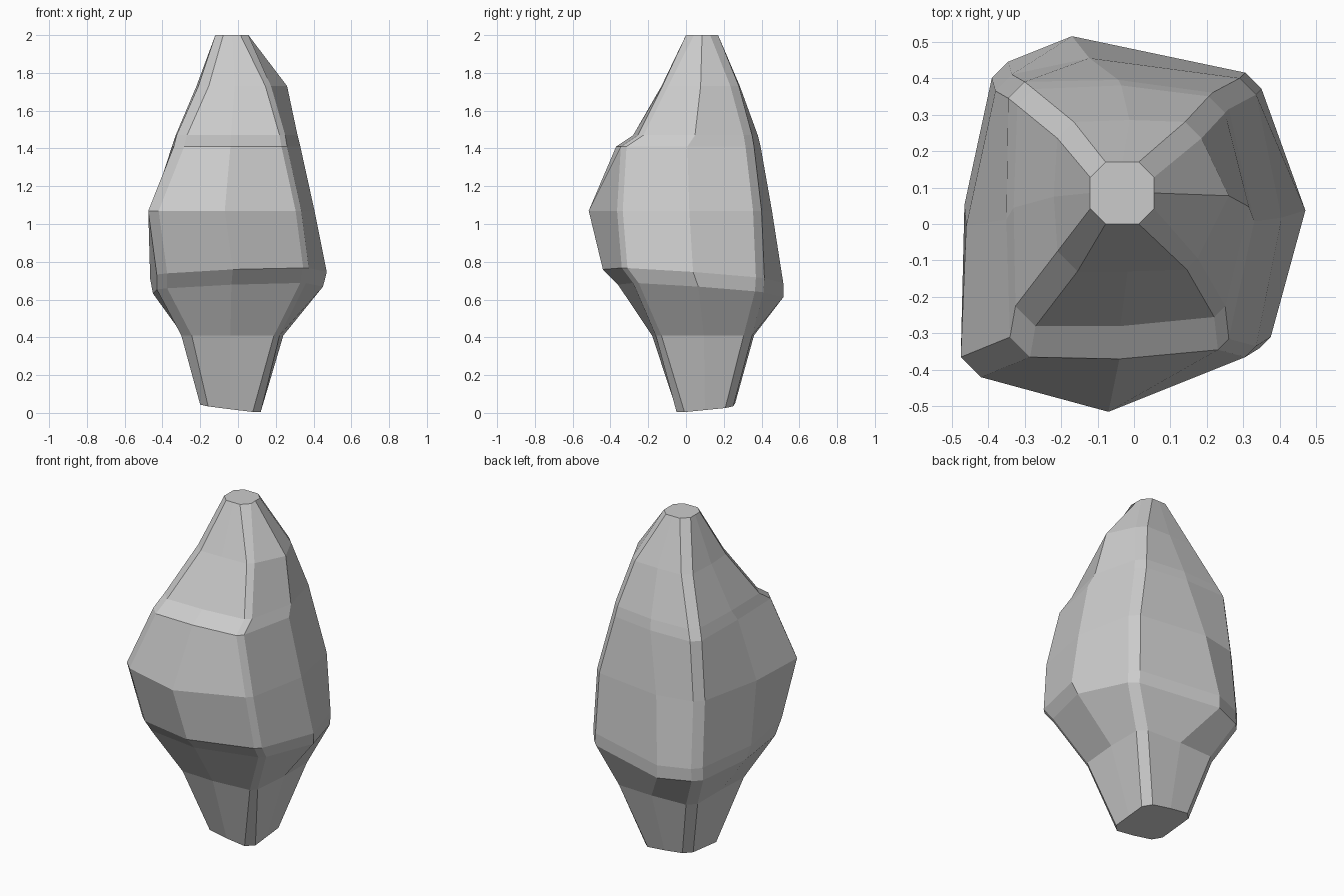
import bpy, bmesh
from mathutils import Vector

if "Cube" in bpy.data.objects:
    bpy.data.objects.remove(bpy.data.objects["Cube"])

# Each level: height, four corners (front right, back right, back left, front left),
# and the outward reach at the middle of the front, right, back and left sides.
levels = [
    (0.00, (.12, -.05), (.12, .25), (-.20, .26), (-.20, -.04), (-.05, .12, .26, -.20)),
    (0.41, (.22, -.16), (.24, .35), (-.29, .35), (-.30, -.17), (-.18, .24, .36, -.29)),
    (0.655, (.36, -.28), (.35, .41), (-.39, .44), (-.43, -.28), (-.36, .45, .515, -.45)),
    (0.73, (.375, -.34), (.35, .415), (-.39, .445), (-.43, -.34), (-.44, .47, .515, -.465)),
    (1.07, (.335, -.365), (.335, .40), (-.38, .41), (-.475, -.42), (-.515, .405, .455, -.46)),
    (1.41, (.26, -.345), (.26, .36), (-.345, .39), (-.34, -.365), (-.37, .33, .395, -.35)),
    (1.47, (.25, -.255), (.25, .35), (-.32, .37), (-.325, -.28), (-.28, .315, .38, -.33)),
    (1.73, (.175, -.125), (.185, .28), (-.21, .28), (-.21, -.13), (-.13, .26, .285, -.22)),
    (2.00, (.055, 0), (.055, .17), (-.12, .17), (-.12, 0), (0, .055, .17, -.12)),
]
chamfers = (.03, .045, .045, .055)
back_shift = {2: -.15, 3: -.15, 4: -.10}   # back ridge leans to the left low down


def ring(i):
    z, *corners, mids = levels[i]
    end = i in (0, len(levels) - 1)
    pts = []
    for k, (x, y) in enumerate(corners):
        c = .042 if end else chamfers[k]
        sx, sy = (-1, 1, 1, -1)[k], (1, 1, -1, -1)[k]
        along_x = (x + (-c if x > 0 else c), y)
        along_y = (x, y + (c if k in (0, 3) else -c))
        pts += [along_x, along_y] if k % 2 == 0 else [along_y, along_x]
        # middle of the side that follows this corner
        nx, ny = corners[(k + 1) % 4]
        side = (k + 1) % 4
        if side % 2:
            pts.append((mids[side], (y + ny) / 2))
        else:
            shift = back_shift.get(i, 0) if side == 2 else 0
            pts.append(((x + nx) / 2 + shift, mids[side]))
    out = []
    for x, y in pts:
        dz = 0
        if i == 0:                      # sloping foot
            dz = max(0, .12 * (.12 - x) + .1 * (y + .05))
        elif i in (2, 3):               # tilted shoulder
            dz = .04 * x - .07 * y
        out.append(Vector((x, y, z + dz)))
    return out


# Faceted stone body, lofted through the levels
bm = bmesh.new()
rings = [[bm.verts.new(p) for p in ring(i)] for i in range(len(levels))]
for a, b in zip(rings, rings[1:]):
    for j in range(12):
        k = (j + 1) % 12
        bm.faces.new((a[j], a[k], b[k], b[j]))
bm.faces.new(rings[0][::-1])
bm.faces.new(rings[-1])
bmesh.ops.recalc_face_normals(bm, faces=bm.faces)
mesh = bpy.data.meshes.new("faceted_stone")
bm.to_mesh(mesh)
bm.free()
bpy.context.collection.objects.link(bpy.data.objects.new("faceted_stone", mesh))
